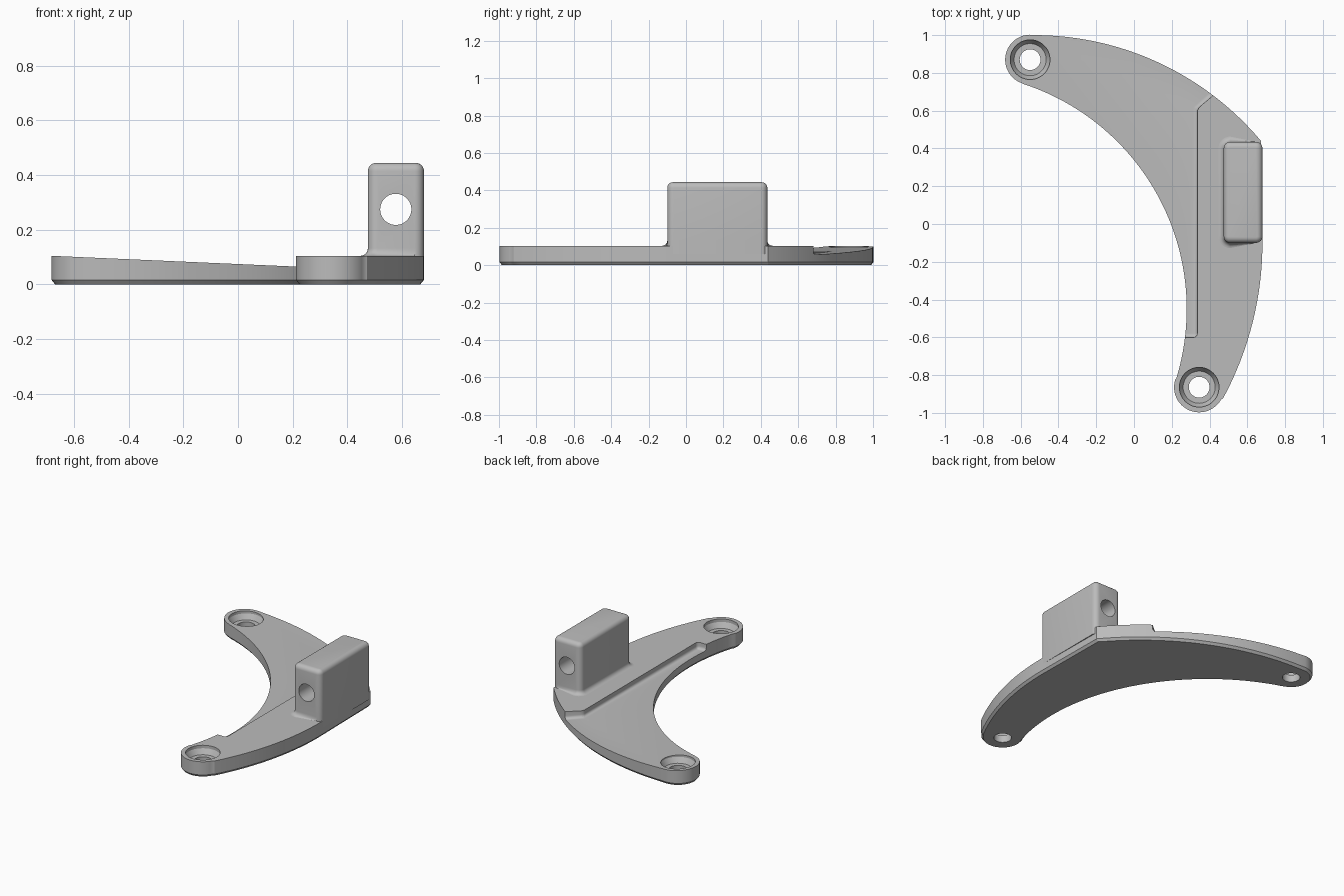
import bpy, bmesh
from math import sin, cos, pi, radians
from mathutils import Vector

cube = bpy.data.objects.get("Cube")
if cube:
    bpy.data.objects.remove(cube)

grey = bpy.data.materials.new("plain grey")
grey.use_nodes = True
grey.diffuse_color = (0.5, 0.5, 0.5, 1)
grey.node_tree.nodes["Principled BSDF"].inputs["Base Color"].default_value = grey.diffuse_color

TOP = 0.104


def arc(cx, cy, r, a0, a1, n):
    """Points on an arc, angles in degrees."""
    return [Vector((cx + r * cos(radians(a0 + (a1 - a0) * i / n)),
                    cy + r * sin(radians(a0 + (a1 - a0) * i / n)))) for i in range(n + 1)]


def loft(name, rings):
    """Closed solid through equal-length rings of 3D points, bottom to top."""
    bm = bmesh.new()
    loops = [[bm.verts.new(p) for p in ring] for ring in rings]
    n = len(loops[0])
    for low, high in zip(loops, loops[1:]):
        for i in range(n):
            j = (i + 1) % n
            bm.faces.new((low[i], low[j], high[j], high[i]))
    bm.faces.new(loops[0][::-1])
    bm.faces.new(loops[-1])
    bmesh.ops.recalc_face_normals(bm, faces=bm.faces)
    return to_object(name, bm)


def to_object(name, bm):
    mesh = bpy.data.meshes.new(name)
    bm.to_mesh(mesh)
    bm.free()
    mesh.materials.append(grey)
    obj = bpy.data.objects.new(name, mesh)
    bpy.context.collection.objects.link(obj)
    return obj


def cut(obj, cutter):
    mod = obj.modifiers.new("cut", "BOOLEAN")
    mod.operation, mod.solver, mod.object = "DIFFERENCE", "EXACT", cutter
    bpy.context.view_layer.objects.active = obj
    bpy.ops.object.modifier_apply(modifier=mod.name)
    bpy.data.objects.remove(cutter)


def turned(name, cx, cy, profile):
    """Round solid from (radius, height) pairs."""
    return loft(name, [[(p.x, p.y, z) for p in arc(cx, cy, r, 0, 352.5, 47)] for r, z in profile])


# Crescent plate: tangent arcs around the two bolt ends
bolts = [(-0.55, 0.87), (0.345, -0.864)]
outline = (arc(-0.53, -0.57, 1.57, 40, 89, 32)
           + arc(*bolts[0], 0.132, 91, 251, 24)
           + arc(-0.974, -0.45, 1.253, 72, -17, 48)
           + arc(*bolts[1], 0.133, 163, 331, 24)
           + arc(-1.05, -0.1, 1.73, -28.4, 0, 20))


def inset(points, d):
    result = []
    for i, p in enumerate(points):
        t = (points[(i + 1) % len(points)] - points[i - 1]).normalized()
        result.append(p + Vector((-t.y, t.x)) * d)
    return result


layers = [(inset(outline, 0.013), 0), (outline, 0.016), (outline, TOP)]
plate = loft("curved_plate", [[(p.x, p.y, z) for p in pts] for pts, z in layers])

# Sloping recess with filleted step
region = [(0.335, -0.6), (0.335, 0.61), (0.62, 0.85), (0.62, 1.3), (-1, 1.3), (-1, -0.6)]
recess = loft("recess_cutter", [[(x, y, TOP - 0.044 * (x + 0.68)) for x, y in region],
                                [(x, y, 0.3) for x, y in region]])
bm = bmesh.new()
bm.from_mesh(recess.data)
bm.verts.ensure_lookup_table()
pairs = [{0, 1}, {1, 2}, {5, 0}, {0, 6}, {1, 7}]
edges = [e for e in bm.edges if {v.index for v in e.verts} in pairs]
bmesh.ops.bevel(bm, geom=edges, offset=0.02, segments=5, profile=0.5, affect="EDGES")
bm.to_mesh(recess.data)
bm.free()
cut(plate, recess)

# Bolt holes with tapered counterbores
for x, y in bolts:
    cut(plate, turned("bolt_cutter", x, y, [(0.055, -0.1), (0.055, 0.05), (0.085, 0.05),
                                            (0.105, TOP - 0.02), (0.105, 0.2)]))


# Upright block: rounded edges, fillet at the inner foot
def block_ring(d, z):
    x0, x1, y0, y1, r = 0.475, 0.68, -0.1, 0.435, 0.034
    flare = max(d, 0)
    shrink = min(d, 0)
    rr = r + shrink
    pts = []
    for cx, cy, a, f in ((x1 - r, y1 - r, 0, 0), (x0 + r, y1 - r, 90, flare),
                         (x0 + r, y0 + r, 180, flare), (x1 - r, y0 + r, 270, 0)):
        pts += arc(cx, cy, rr + f, a, a + 90, 6)
    return [(p.x, p.y, z) for p in pts]


steps = [i / 6 * pi / 2 for i in range(7)]
foot = [(0.028 * (1 - sin(a)), TOP + 0.028 * (1 - cos(a))) for a in steps]
crown = [(-0.03 * (1 - cos(a)), 0.414 + 0.03 * sin(a)) for a in steps]
block = loft("upright_block", [block_ring(d, z) for d, z in [(0, 0.06), (0.028, 0.1)] + foot + crown])

# Cross hole through the block
bore = turned("bore_cutter", 0, 0, [(0.057, -1), (0.057, 1)])
bore.rotation_euler.x = pi / 2
bore.location = (0.577, 0.17, 0.274)
bpy.context.view_layer.update()
cut(block, bore)

# Smooth shading with crisp edges
for obj in (plate, block):
    bpy.ops.object.select_all(action="DESELECT")
    obj.select_set(True)
    bpy.context.view_layer.objects.active = obj
    bpy.ops.object.shade_smooth_by_angle(angle=radians(30))
